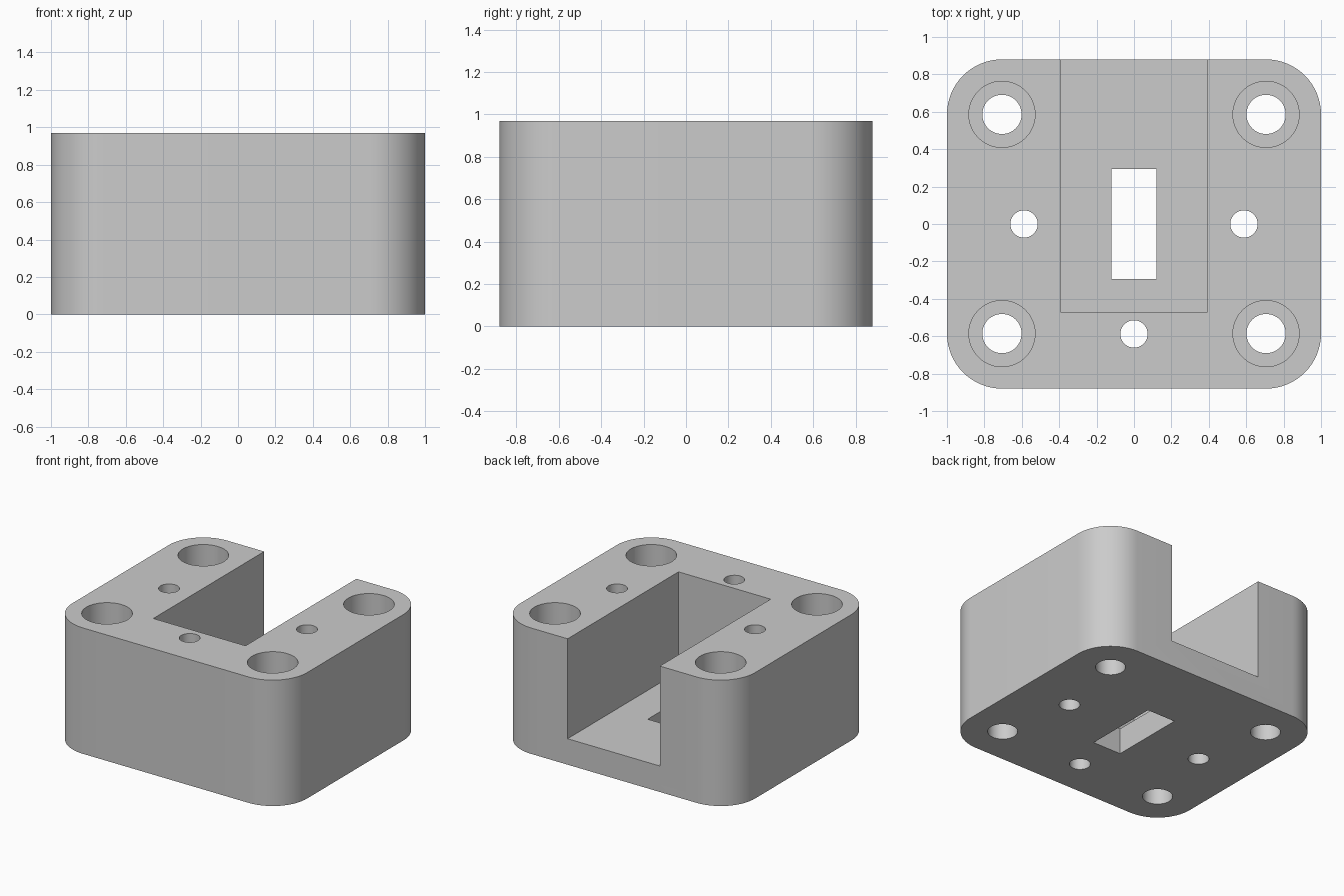
import bpy, bmesh
from math import sin, cos, pi, radians

cube = bpy.data.objects.get("Cube")
if cube:
    bpy.data.objects.remove(cube, do_unlink=True)

HALF_X, HALF_Y, HEIGHT = 1.0, 0.88, 0.97
RADIUS = 0.294                                   # corner radius
BOLT_X, BOLT_Y = HALF_X - RADIUS, HALF_Y - RADIUS  # corner and bolt centres
FLOOR = 0.2                                      # channel floor height

grey = bpy.data.materials.new("plain_grey")
grey.use_nodes = True
grey.diffuse_color = (0.6, 0.6, 0.6, 1)
grey.node_tree.nodes["Principled BSDF"].inputs["Base Color"].default_value = (0.6, 0.6, 0.6, 1)


def prism(name, outline, z0, z1):
    """Extrude a flat counter-clockwise outline from z0 to z1."""
    bm = bmesh.new()
    base = bm.faces.new([bm.verts.new((x, y, z0)) for x, y in outline])
    top = bmesh.ops.extrude_face_region(bm, geom=[base])["geom"]
    bmesh.ops.translate(bm, vec=(0, 0, z1 - z0),
                        verts=[v for v in top if isinstance(v, bmesh.types.BMVert)])
    bmesh.ops.recalc_face_normals(bm, faces=bm.faces)
    mesh = bpy.data.meshes.new(name)
    bm.to_mesh(mesh)
    bm.free()
    mesh.materials.append(grey)
    obj = bpy.data.objects.new(name, mesh)
    bpy.context.collection.objects.link(obj)
    return obj


def arc(cx, cy, r, start, sweep, steps):
    return [(cx + r * cos(start + sweep * i / steps),
             cy + r * sin(start + sweep * i / steps)) for i in range(steps + 1)]


def circle(cx, cy, r):
    return arc(cx, cy, r, 0, 2 * pi, 48)[:-1]


def rectangle(x0, x1, y0, y1):
    return [(x0, y0), (x1, y0), (x1, y1), (x0, y1)]


# Block with rounded vertical corners
outline = []
for i, (sx, sy) in enumerate([(1, 1), (-1, 1), (-1, -1), (1, -1)]):
    outline += arc(sx * BOLT_X, sy * BOLT_Y, RADIUS, i * pi / 2, pi / 2, 16)
block = prism("mounting_block", outline, 0, HEIGHT)


def cut(name, shape, z0=-0.1, z1=HEIGHT + 0.1):
    """Subtract a prism from the block, then discard it."""
    cutter = prism(name, shape, z0, z1)
    cutter.hide_render = True
    mod = block.modifiers.new(name, 'BOOLEAN')
    mod.operation = 'DIFFERENCE'
    mod.solver = 'EXACT'
    mod.object = cutter
    bpy.context.view_layer.objects.active = block
    bpy.ops.object.modifier_apply(modifier=mod.name)
    bpy.data.objects.remove(cutter, do_unlink=True)


# Channel open at the top and back, with a slot through its floor
cut("channel", rectangle(-0.393, 0.393, -0.47, HALF_Y + 0.1), z0=FLOOR)
cut("floor_slot", rectangle(-0.12, 0.12, -0.295, 0.295))

# Counterbored bolt holes in the corners
for sx in (-1, 1):
    for sy in (-1, 1):
        cut("counterbore", circle(sx * BOLT_X, sy * BOLT_Y, 0.177), z0=HEIGHT - 0.3)
        cut("bolt_hole", circle(sx * BOLT_X, sy * BOLT_Y, 0.105))

# Small through holes around the channel
for x, y in [(-0.588, 0), (0.588, 0), (0, -0.588)]:
    cut("small_hole", circle(x, y, 0.073))

bpy.ops.object.select_all(action='DESELECT')
block.select_set(True)
bpy.context.view_layer.objects.active = block
bpy.ops.object.shade_smooth_by_angle(angle=radians(30))
